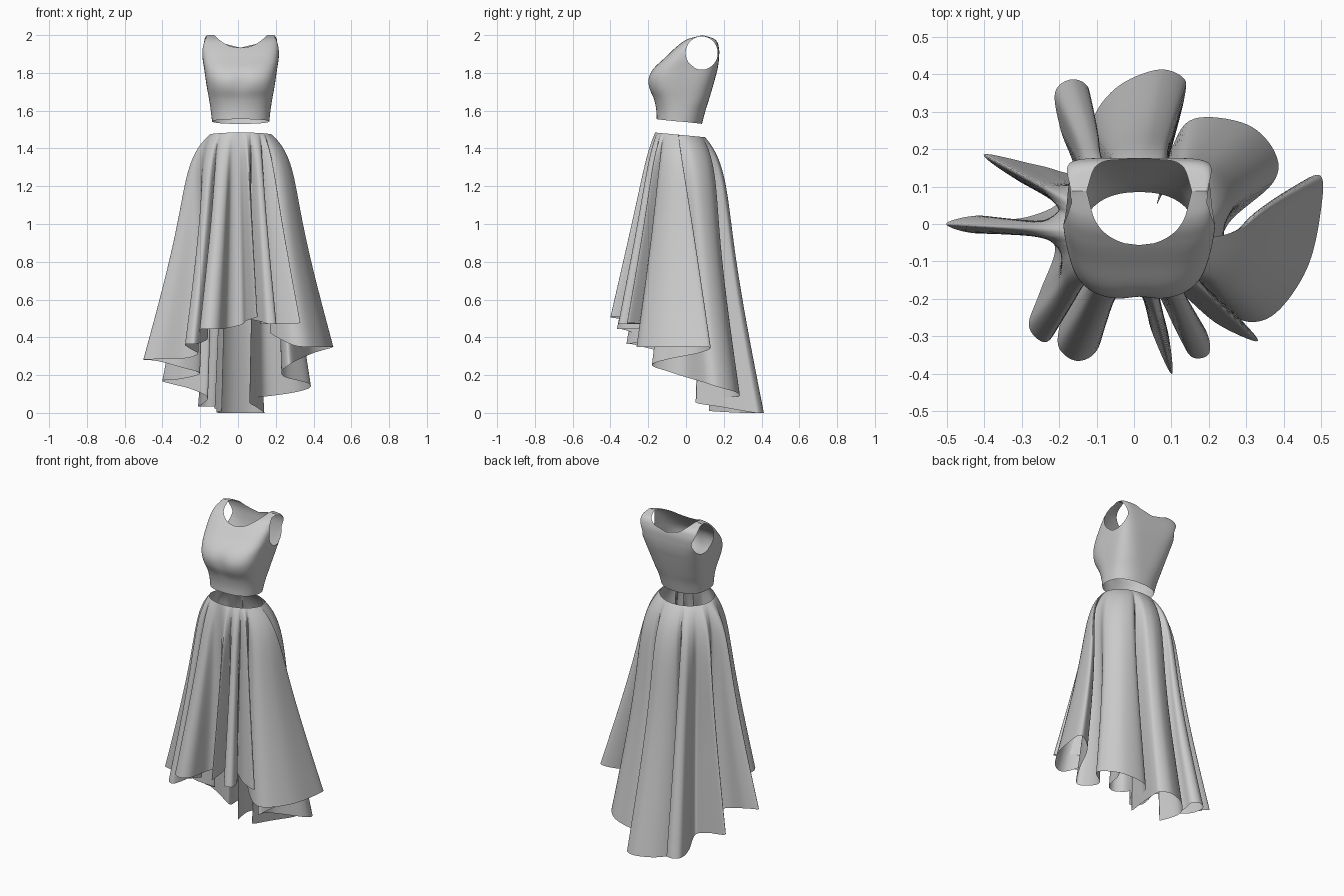
import bpy, bmesh, math

if "Cube" in bpy.data.objects:
    bpy.data.objects.remove(bpy.data.objects["Cube"])

CX, CY = 0.014, -0.032          # axis of the waist


def finish(bm, name):
    bmesh.ops.recalc_face_normals(bm, faces=bm.faces)
    me = bpy.data.meshes.new(name)
    bm.to_mesh(me)
    bm.free()
    for p in me.polygons:
        p.use_smooth = True
    ob = bpy.data.objects.new(name, me)
    bpy.context.collection.objects.link(ob)
    return ob


def loft(rings):
    """Closed rings of points joined by quads."""
    bm = bmesh.new()
    vs = [[bm.verts.new(p) for p in r] for r in rings]
    n = len(rings[0])
    for a, b in zip(vs, vs[1:]):
        for i in range(n):
            k = (i + 1) % n
            bm.faces.new((a[i], a[k], b[k], b[i]))
    return bm


def profile(keys, z):
    """Smooth interpolation of rows (z, values...)."""
    z = min(max(z, keys[0][0]), keys[-1][0])
    i = max(k for k in range(len(keys) - 1) if keys[k][0] <= z)
    a, b = keys[i], keys[i + 1]
    p, q = keys[max(i - 1, 0)], keys[min(i + 2, len(keys) - 1)]
    h = b[0] - a[0]
    t = (z - a[0]) / h
    out = []
    for c in range(1, len(a)):
        m0 = (b[c] - p[c]) / (b[0] - p[0]) * h
        m1 = (q[c] - a[c]) / (q[0] - a[0]) * h
        out.append((2*t**3 - 3*t*t + 1) * a[c] + (t**3 - 2*t*t + t) * m0
                   + (3*t*t - 2*t**3) * b[c] + (t**3 - t*t) * m1)
    return out


def cut(bm, f):
    """Trim away the region where f < 0 along a clean edge."""
    new = set()
    for e in list(bm.edges):
        a, b = e.verts
        fa, fb = f(a.co), f(b.co)
        if fa * fb < 0:
            new.add(bmesh.utils.edge_split(e, a, fa / (fa - fb))[1])
    bmesh.ops.connect_verts(bm, verts=list(new))
    gone = [v for v in bm.verts if v not in new and f(v.co) < 0]
    bmesh.ops.delete(bm, geom=gone, context='VERTS')


# ---- bodice: z, front y, back y, half width, squareness
TORSO = [
    (1.53, -.155, .085, .150, 2.3), (1.60, -.157, .103, .158, 2.4),
    (1.66, -.170, .122, .167, 2.6), (1.72, -.197, .140, .178, 2.8),
    (1.77, -.200, .154, .186, 3.0), (1.82, -.175, .167, .193, 3.2),
    (1.88, -.112, .175, .202, 3.6), (1.94, -.048, .173, .203, 4.0),
    (1.98, .010, .150, .193, 4.0), (2.00, .088, .088, .178, 4.0)]


def torso_point(ang, t):
    s, c = math.sin(ang), math.cos(ang)
    z0 = 1.5425 - 0.0125 * s
    z = z0 + (2.0 - z0) * math.sin(t * math.pi / 2)
    yf, yb, a, n = profile(TORSO, z)
    if s > 0:
        n += (n - 2.3) * 1.8
    dx = math.copysign(abs(c) ** (2 / n), c) * a
    y = (yf + yb) / 2 + math.copysign(abs(s) ** (2 / n), s) * (yb - yf) / 2
    if s < 0:                    # soft hollow between the bust
        y += 0.008 * math.exp(-(dx / .04) ** 2 - ((z - 1.75) / .06) ** 2)
    return (CX + dx, y, z)


N, ROWS = 160, 48
bm = loft([[torso_point(2 * math.pi * i / N, j / ROWS) for i in range(N)]
           for j in range(ROWS + 1)])
bmesh.ops.remove_doubles(bm, verts=bm.verts, dist=1e-4)
# neckline, then both armholes
cut(bm, lambda p: 1.933 + .067 * (abs(p.x - CX) / .14) ** 2.2 - p.z)
cut(bm, lambda p: ((p.y - .083) / .085) ** 2 + ((p.z - 1.905) / .088) ** 2 - 1)
finish(bm, "bodice")

# ---- skirt: hem height and plan outline of each fold, counterclockwise
FOLDS = [
    (.29, [(-.50, .0), (-.42, -.025), (-.28, -.015), (-.21, -.06)]),
    (.37, [(-.25, -.18), (-.28, -.27), (-.24, -.315), (-.205, -.28), (-.16, -.17)]),
    (.45, [(-.195, -.26), (-.20, -.33), (-.15, -.365), (-.095, -.33),
           (-.06, -.2), (.02, -.18)]),
    (.515, [(.045, -.28), (.10, -.40), (.093, -.3), (.065, -.19)]),
    (.475, [(.12, -.3), (.155, -.355), (.2, -.345), (.19, -.28), (.12, -.18)]),
    (.48, [(.22, -.265), (.33, -.312), (.26, -.23), (.17, -.15)]),
    (.355, [(.22, -.21), (.30, -.26), (.38, -.235), (.46, -.12), (.495, .02),
            (.495, .13), (.40, .07)]),
    (.26, [(.33, -.08), (.27, -.18), (.23, -.1)]),
    (.16, [(.25, .0), (.37, .11), (.375, .19)]),
    (.09, [(.30, .265), (.16, .28), (.10, .2), (.06, .05)]),
    (.005, [(.10, .2), (.135, .34), (.13, .39), (.06, .41), (-.05, .36),
            (-.113, .26), (-.085, .12)]),
    (.04, [(-.122, .28), (-.12, .36), (-.165, .385), (-.21, .35),
           (-.195, .25), (-.16, .14)]),
    (.18, [(-.25, .155), (-.40, .185), (-.3, .11), (-.2, .06)]),
    (.28, [(-.3, .015), (-.42, .022)]),
]
SUB = 8


def smooth(vals, w, period=0.0):
    n = len(vals)
    ext = [vals[i % n] + period * (i // n) for i in range(-w, n + w)]
    return [sum(ext[i:i + 2 * w + 1]) / (2 * w + 1) for i in range(n)]


ctrl = [(x, y, z) for z, pts in FOLDS for x, y in pts]
hem = []
for i in range(len(ctrl)):
    p0, p1, p2, p3 = (ctrl[(i + k) % len(ctrl)] for k in (-1, 0, 1, 2))
    for s in range(SUB):
        t = s / SUB
        x, y = (0.5 * (2*b + (c - a)*t + (2*a - 5*b + 4*c - d)*t*t
                       + (3*b - a - 3*c + d)*t**3)
                for a, b, c, d in list(zip(p0, p1, p2, p3))[:2])
        hem.append((x, y, p1[2] + (p2[2] - p1[2]) * t))
zs = smooth([h[2] for h in hem], 12)
zs = [z - min(zs) for z in zs]

# waist angle belonging to each hem point
angs = []
for x, y, _ in hem:
    a = math.atan2(y - CY, x - CX)
    if angs:
        a += 2 * math.pi * round((angs[-1] - a) / (2 * math.pi))
    angs.append(a)
for _ in range(2):
    angs = smooth(angs, 18, 2 * math.pi)
angs.sort()


def skirt_point(i, v):
    a = angs[i]
    ca, sa = math.cos(a), math.sin(a)
    wx, wy = CX + .165 * ca, CY + .132 * sa
    wz = 1.472 - .094 * (wy - CY)
    g = v ** .95
    # fuller hips at sides and back
    hip = (.052 - .042 * max(0, -sa)) * v / .15 * math.exp(1 - v / .15)
    return (wx + (hem[i][0] - wx) * g + hip * ca,
            wy + (hem[i][1] - wy) * g + hip * sa,
            wz + (zs[i] - wz) * v)


ROWS = 48
bm = loft([[skirt_point(i, (j / ROWS) ** 1.5) for i in range(len(hem))]
           for j in range(ROWS + 1)])
finish(bm, "skirt")
